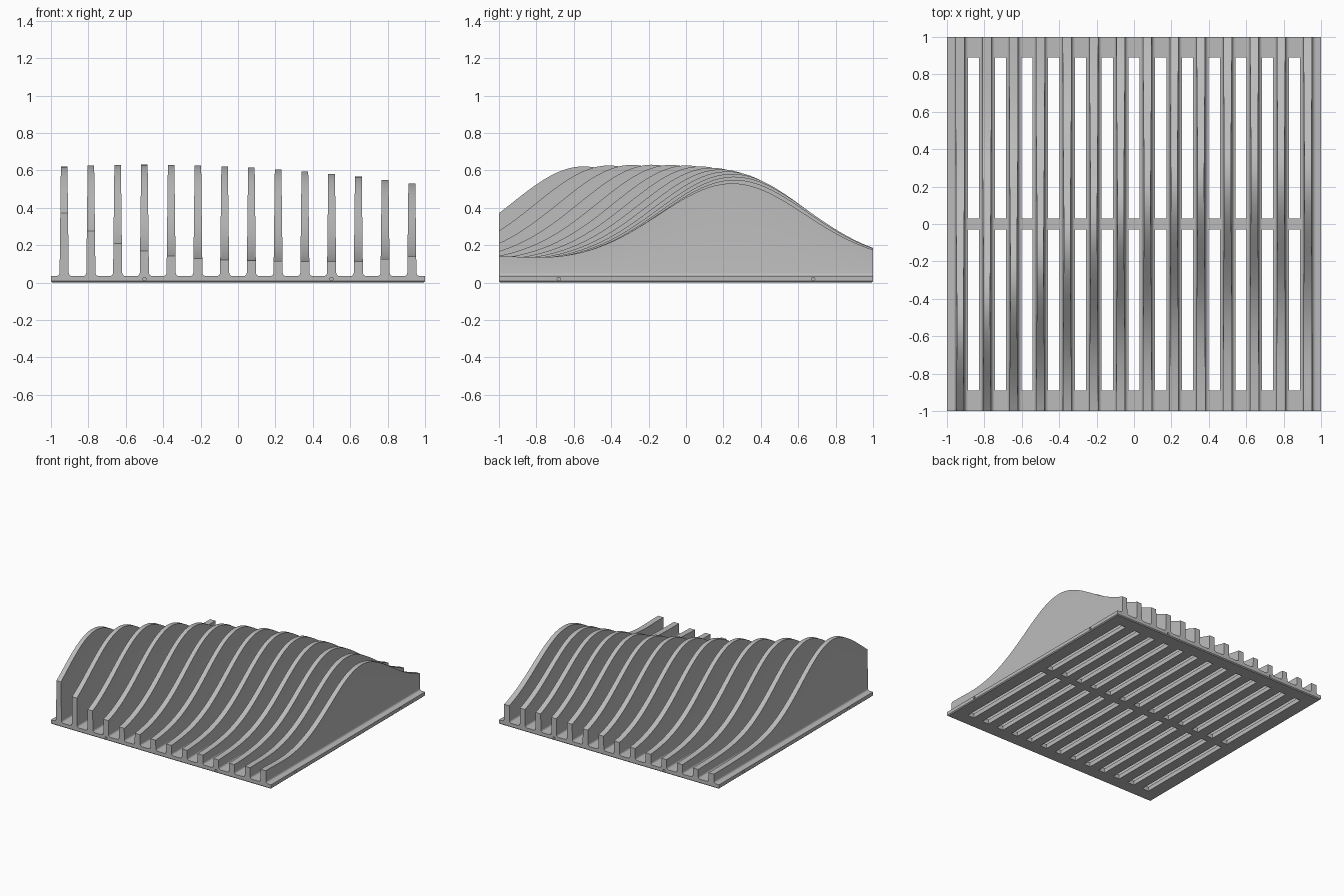
import bpy, bmesh, math
from mathutils import Matrix, Vector

cube = bpy.data.objects.get("Cube")
if cube:
    bpy.data.objects.remove(cube, do_unlink=True)

grey = bpy.data.materials.new("plain grey")
grey.use_nodes = True
grey.diffuse_color = (0.5, 0.5, 0.5, 1)
grey.node_tree.nodes["Principled BSDF"].inputs["Base Color"].default_value = (0.5, 0.5, 0.5, 1)

FINS = 14
PITCH = 0.143
PLATE = 0.035
STATIONS = 64


def make_object(name, bm):
    bmesh.ops.recalc_face_normals(bm, faces=bm.faces[:])
    mesh = bpy.data.meshes.new(name)
    bm.to_mesh(mesh)
    bm.free()
    mesh.materials.append(grey)
    obj = bpy.data.objects.new(name, mesh)
    bpy.context.collection.objects.link(obj)
    return obj


def activate(obj):
    bpy.ops.object.select_all(action="DESELECT")
    obj.select_set(True)
    bpy.context.view_layer.objects.active = obj


def add_box(bm, centre, size):
    matrix = Matrix.Translation(centre) @ Matrix.Diagonal((*size, 1))
    return bmesh.ops.create_cube(bm, size=1, matrix=matrix)["verts"]


# Base plate with a small chamfer under its rim
bm = bmesh.new()
add_box(bm, (0, 0, PLATE / 2), (2, 2, PLATE))
rim = [e for e in bm.edges if all(v.co.z < 0.001 for v in e.verts)]
bmesh.ops.bevel(bm, geom=rim, offset=0.007, segments=1, affect="EDGES")
plate = make_object("base_plate", bm)

# Slots between the fins, and small pin holes in the rim
bm = bmesh.new()
for i in range(FINS - 1):
    for side in (-1, 1):
        add_box(bm, ((i - (FINS - 2) / 2) * PITCH, side * 0.46, 0), (0.059, 0.86, 0.2))
for side in (-1, 1):
    for end in (-1, 1):
        for place, axis in (((side * 0.5, end, 0.019), "X"), ((end, side * 0.68, 0.019), "Y")):
            matrix = Matrix.Translation(place) @ Matrix.Rotation(math.pi / 2, 4, axis)
            bmesh.ops.create_cone(bm, cap_ends=True, segments=16, radius1=0.009,
                                  radius2=0.009, depth=0.08, matrix=matrix)
cutter = make_object("slot_cutter", bm)
cutter.hide_render = True
cut = plate.modifiers.new("slots", "BOOLEAN")
cut.operation = "DIFFERENCE"
cut.solver = "EXACT"
cut.object = cutter
activate(plate)
bpy.ops.object.modifier_apply(modifier=cut.name)
bpy.data.objects.remove(cutter, do_unlink=True)


# Height of the travelling crest along each fin
def crest_height(i, y):
    centre = 0.26 - 0.0061 * (i - 11.5) ** 2
    peak = 0.63 - 0.001 * (i - 3) ** 2
    lift = 0.013 * max(0, i - 11) * math.exp(-((y + 1) / 0.25) ** 2)
    return 0.11 + (peak - 0.11) * math.exp(-(y - centre) ** 2 / 0.305) + lift


def half_width(z):
    return 0.025 - 0.012 * z


# Cross-section: filleted foot rising to a slightly tapered blade
def section(top):
    radius = 0.017
    foot_z = PLATE + radius
    wall = half_width(foot_z)
    right = [(wall + radius, PLATE - 0.005)]
    for k in range(5):
        a = k / 4 * math.pi / 2
        right.append((wall + radius * (1 - math.sin(a)), foot_z - radius * math.cos(a)))
    right.append((half_width(top), top))
    return right + [(-x, z) for x, z in reversed(right)]


for i in range(FINS):
    x0 = (i - (FINS - 1) / 2) * PITCH
    bm = bmesh.new()
    rings = []
    for s in range(STATIONS + 1):
        y = -1 + 2 * s / STATIONS
        rings.append([bm.verts.new((x0 + x, y, z)) for x, z in section(crest_height(i, y))])
    n = len(rings[0])
    for a, b in zip(rings, rings[1:]):
        for k in range(n):
            j = (k + 1) % n
            bm.faces.new((a[k], a[j], b[j], b[k]))
    bm.faces.new(rings[0])
    bm.faces.new(rings[-1])
    fin = make_object(f"fin_{i + 1}", bm)
    activate(fin)
    bpy.ops.object.shade_smooth_by_angle(angle=math.radians(30))
